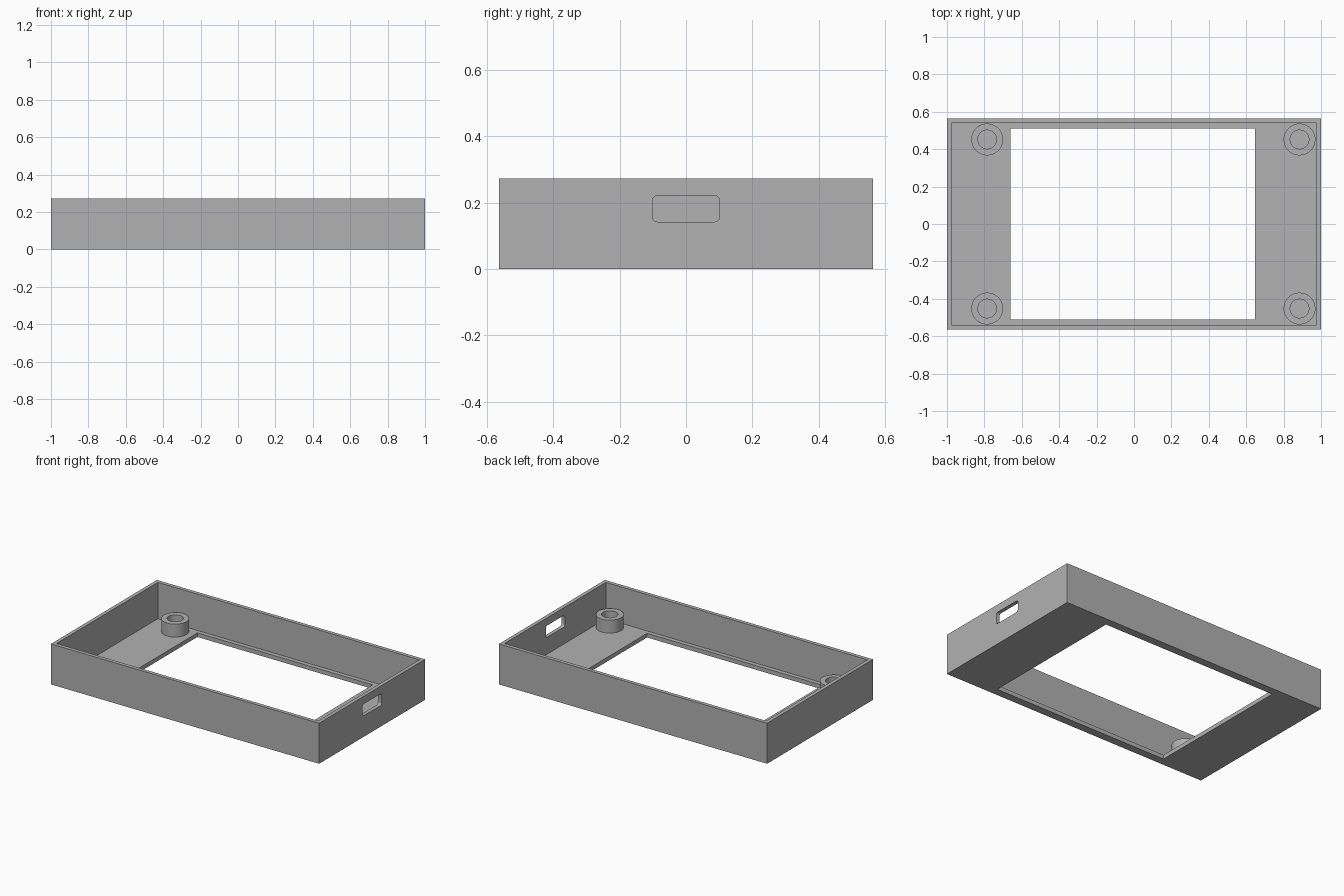
import bpy, bmesh
from math import pi
from mathutils import Vector

if "Cube" in bpy.data.objects:
    bpy.data.objects.remove(bpy.data.objects["Cube"], do_unlink=True)

LENGTH, WIDTH, HEIGHT = 2.0, 1.128, 0.273
WALL, FLOOR = 0.025, 0.028

grey = bpy.data.materials.new("plain grey")
grey.use_nodes = True
colour = (0.445, 0.445, 0.445, 1)
grey.diffuse_color = colour
grey.node_tree.nodes["Principled BSDF"].inputs["Base Color"].default_value = colour


def add_object(name, bm):
    bmesh.ops.recalc_face_normals(bm, faces=bm.faces)
    mesh = bpy.data.meshes.new(name)
    bm.to_mesh(mesh)
    bm.free()
    mesh.materials.append(grey)
    obj = bpy.data.objects.new(name, mesh)
    bpy.context.collection.objects.link(obj)
    return obj


def box(name, low, high, round_x=0):
    """Box between two corners; round_x rounds the edges that run along x."""
    low, high = Vector(low), Vector(high)
    bm = bmesh.new()
    bmesh.ops.create_cube(bm, size=1)
    for v in bm.verts:
        v.co = (low + high) / 2 + v.co * (high - low)
    if round_x:
        edges = [e for e in bm.edges
                 if abs(e.verts[0].co.x - e.verts[1].co.x) > 1e-4]
        bmesh.ops.bevel(bm, geom=edges, offset=round_x, segments=6,
                        profile=0.5, affect='EDGES')
    return add_object(name, bm)


def activate(obj):
    bpy.ops.object.select_all(action='DESELECT')
    obj.select_set(True)
    bpy.context.view_layer.objects.active = obj


def cut(obj, cutter):
    mod = obj.modifiers.new("cut", 'BOOLEAN')
    mod.operation, mod.solver, mod.object = 'DIFFERENCE', 'EXACT', cutter
    activate(obj)
    bpy.ops.object.modifier_apply(modifier=mod.name)
    bpy.data.objects.remove(cutter, do_unlink=True)


# Open tray with a wide window in its floor and a port in the +x wall
hx, hy = LENGTH / 2, WIDTH / 2
tray = box("tray", (-hx, -hy, 0), (hx, hy, HEIGHT))
cut(tray, box("cavity", (WALL - hx, WALL - hy, FLOOR), (hx - WALL, hy - WALL, 1)))
cut(tray, box("window", (-0.66, -0.51, -1), (0.648, 0.51, 1)))
cut(tray, box("port", (0.9, -0.101, 0.142), (1.1, 0.101, 0.221), round_x=0.015))
activate(tray)
bpy.ops.object.shade_smooth_by_angle()


# Hollow screw posts, one in each corner
def screw_post(name, x, y, outer=0.085, inner=0.05, top=0.115):
    bm = bmesh.new()
    base = FLOOR - 0.008
    ring = [bm.verts.new((r, 0, z)) for r, z in
            ((inner, base), (outer, base), (outer, top), (inner, top))]
    profile = [bm.edges.new((ring[i], ring[(i + 1) % 4])) for i in range(4)]
    bmesh.ops.spin(bm, geom=ring + profile, cent=(0, 0, 0), axis=(0, 0, 1),
                   angle=2 * pi, steps=48, use_merge=True)
    bmesh.ops.remove_doubles(bm, verts=bm.verts, dist=1e-5)
    obj = add_object(name, bm)
    obj.location = (x, y, 0)
    activate(obj)
    bpy.ops.object.shade_smooth_by_angle()


for side, x in (("right", -0.785), ("left", 0.885)):
    for end, y in (("front", -0.452), ("back", 0.452)):
        screw_post(f"{end}_{side}_screw_post", x, y)
